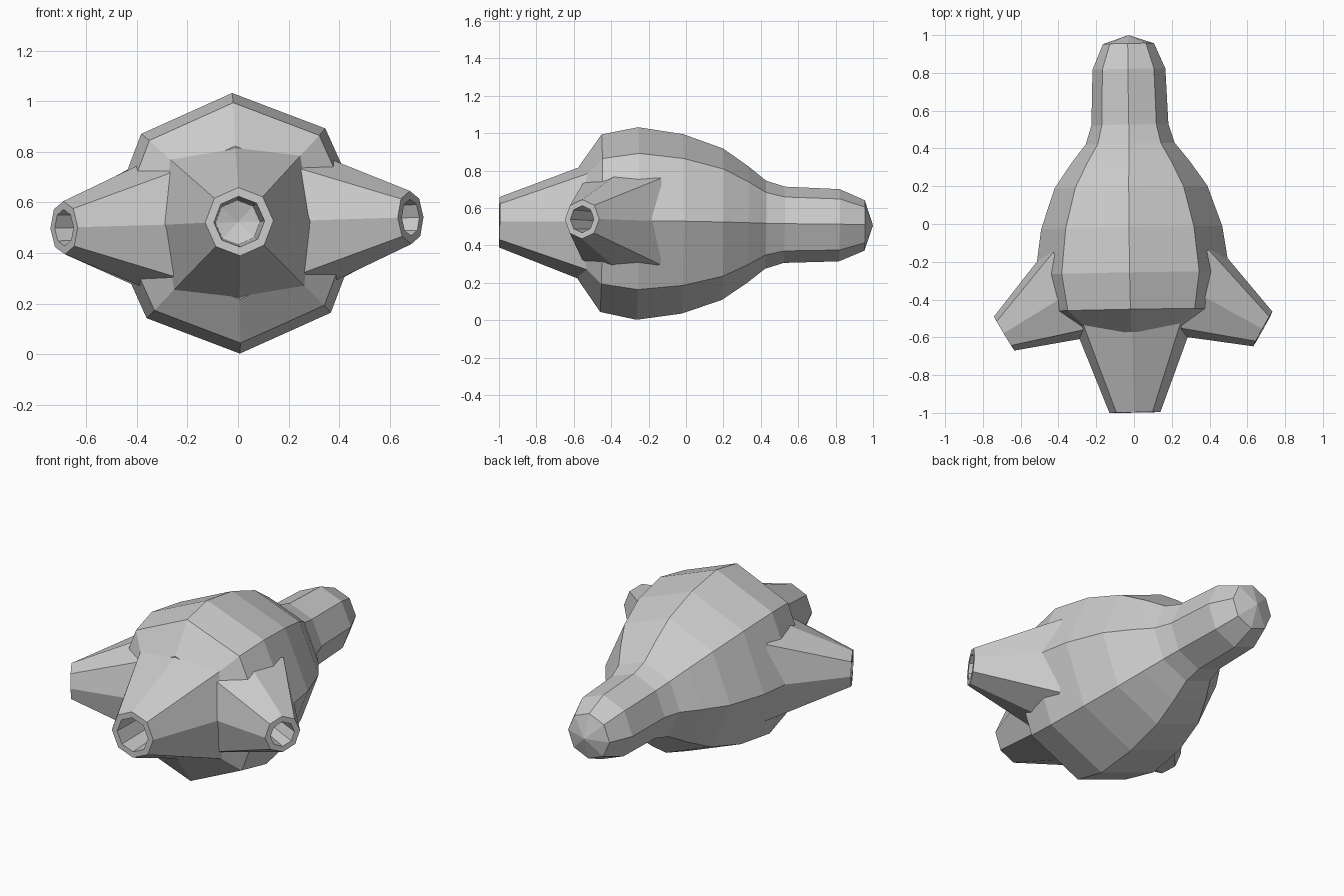
import bpy
import bmesh
from math import sin, cos, radians, tau, sqrt
from mathutils import Matrix

cube = bpy.data.objects.get("Cube")
if cube:
    bpy.data.objects.remove(cube, do_unlink=True)

SIDES = 8

# Single plain grey material
grey = bpy.data.materials.new("plain grey")
grey.use_nodes = True
colour = (0.6, 0.6, 0.6, 1)
grey.diffuse_color = colour
grey.node_tree.nodes["Principled BSDF"].inputs["Base Color"].default_value = colour

# The whole model leans very slightly off its axes
LEAN = (Matrix.Translation((-0.0125, 0, 0.515))
        @ Matrix.Rotation(radians(1), 4, 'Z')
        @ Matrix.Rotation(radians(-0.5), 4, 'X')
        @ Matrix.Rotation(radians(-1.7), 4, 'Y'))


def loft(name, rings, matrix):
    """Eight-sided loft along y; each ring is (y, radius on axes, radius on diagonals).
    A ring of zero radius becomes a point; open ends are capped."""
    bm = bmesh.new()
    loops = []
    for y, straight, diagonal in rings:
        if straight == 0:
            loops.append([bm.verts.new((0, y, 0))] * SIDES)
            continue
        loop = []
        for i in range(SIDES):
            r = diagonal if i % 2 else straight
            a = tau * i / SIDES
            loop.append(bm.verts.new((r * cos(a), y, r * sin(a))))
        loops.append(loop)
    for lower, upper in zip(loops, loops[1:]):
        for i in range(SIDES):
            j = (i + 1) % SIDES
            corners = [lower[i], lower[j], upper[j], upper[i]]
            bm.faces.new(list(dict.fromkeys(corners)))
    for loop in (loops[0], loops[-1]):
        if loop[0] is not loop[1]:
            bm.faces.new(loop)
    bmesh.ops.recalc_face_normals(bm, faces=bm.faces)
    mesh = bpy.data.meshes.new(name)
    bm.to_mesh(mesh)
    bm.free()
    mesh.materials.append(grey)
    obj = bpy.data.objects.new(name, mesh)
    obj.matrix_world = LEAN @ matrix
    bpy.context.collection.objects.link(obj)


def nozzle(name, mouth, bore, length, place):
    """Flared hollow nozzle: mouth at the local origin facing -y."""
    flare = sqrt(2) * 0.347
    rings = [
        (length, mouth + 0.384 * length, mouth + flare * length),
        (0, mouth, mouth),
        (0, bore, bore),
        (length * 0.7, bore * 0.88, bore * 0.88),
        (length * 0.75, 0, 0),
    ]
    loft(name, rings, place)


# Bulging body narrowing to a blunt tail
profile = [(-0.575, 0.303), (-0.455, 0.475), (-0.26, 0.515), (-0.02, 0.48),
           (0.195, 0.405), (0.33, 0.312), (0.425, 0.236), (0.525, 0.204),
           (0.82, 0.193), (0.955, 0.135), (1.0, 0)]
loft("body", [(y, r, r) for y, r in profile], Matrix.Identity(4))

# Front nozzle and the mirrored side nozzles
nozzle("front_nozzle", 0.135, 0.1, 0.48, Matrix.Translation((0, -0.998, 0)))
for side, name in ((1, "left_nozzle"), (-1, "right_nozzle")):
    place = (Matrix.Translation((side * 0.685, -0.568, 0))
             @ Matrix.Rotation(radians(60 * side), 4, 'Z'))
    nozzle(name, 0.105, 0.072, 0.45, place)
